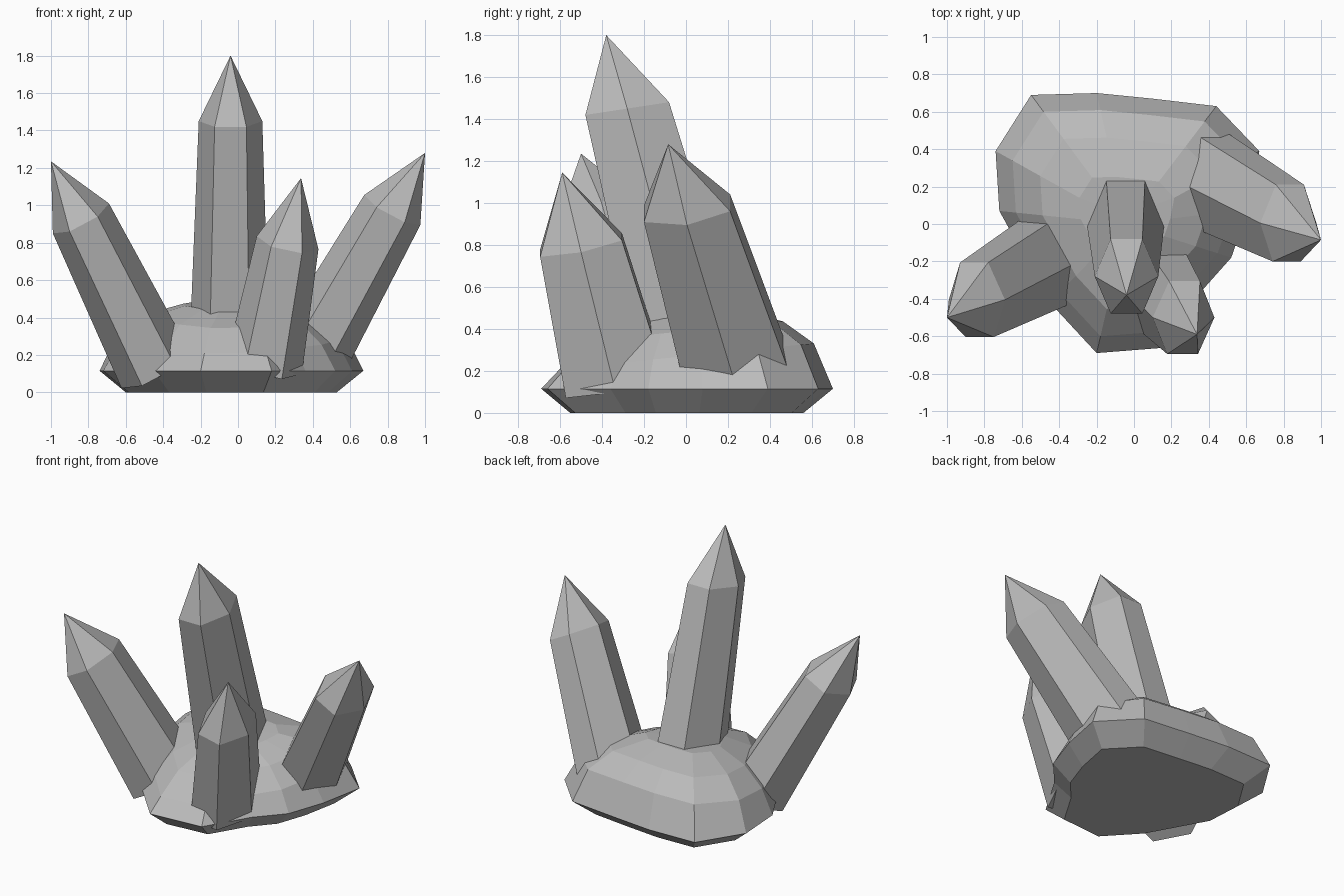
import bpy, bmesh, math
from mathutils import Vector

old = bpy.data.objects.get("Cube")
if old:
    bpy.data.objects.remove(old)

# Single stone colour
stone = bpy.data.materials.new("grey_stone")
stone.use_nodes = True
GREY = (0.5, 0.5, 0.5, 1)
stone.diffuse_color = GREY
stone.node_tree.nodes["Principled BSDF"].inputs["Base Color"].default_value = GREY


def finish(bm, name):
    bmesh.ops.recalc_face_normals(bm, faces=bm.faces)
    mesh = bpy.data.meshes.new(name)
    bm.to_mesh(mesh)
    bm.free()
    mesh.materials.append(stone)
    obj = bpy.data.objects.new(name, mesh)
    bpy.context.collection.objects.link(obj)
    return obj


def bridge(bm, low, high):
    n = len(low)
    for i in range(n):
        j = (i + 1) % n
        bm.faces.new((low[i], low[j], high[j], high[i]))


def fan(bm, ring, apex):
    tip = bm.verts.new(apex)
    for i in range(len(ring)):
        bm.faces.new((ring[i], ring[(i + 1) % len(ring)], tip))


def crystal(name, base, shoulder, tip, u, v, flare=1.22):
    """Six-sided leaning shaft, wider at the foot, with an off-centre point."""
    bm = bmesh.new()
    u, v = Vector(u), Vector(v)
    rings = []
    for centre, size in ((base, flare), (shoulder, 1)):
        ring = []
        for k in range(6):
            a = math.radians(60 * k)
            offset = (u * math.cos(a) + v * math.sin(a)) * size
            ring.append(bm.verts.new(Vector(centre) + offset))
        rings.append(ring)
    bm.faces.new(rings[0])
    bridge(bm, *rings)
    fan(bm, rings[1], tip)
    return finish(bm, name)


crystal("tall_crystal", (-0.045, 0, 0.4), (-0.04, -0.28, 1.45), (-0.04, -0.38, 1.8),
        (0.17, 0, 0), (0, 0.23, 0.035))
crystal("left_crystal", (0.385, 0.245, 0.2), (0.825, 0.005, 0.975), (1, -0.085, 1.28),
        (0.15, 0, -0.08), (0.01, 0.237, 0.03))
crystal("right_crystal", (-0.44, -0.18, 0.12), (-0.84, -0.405, 0.93), (-1, -0.5, 1.235),
        (-0.15, 0, -0.08), (-0.017, 0.23, 0.035))
crystal("front_crystal", (0.14, -0.335, 0.14), (0.265, -0.5, 0.8), (0.337, -0.59, 1.145),
        (0.165, 0, -0.035), (0.006, 0.225, 0.045))

# Rock: one irregular outline, shrunk level by level into a faceted dome
outline = [(-0.2, -0.69), (0.18, -0.66), (0.36, -0.36), (0.52, -0.18), (0.61, 0.08),
           (0.67, 0.39), (0.44, 0.63), (0.1, 0.67), (-0.2, 0.7), (-0.55, 0.69),
           (-0.74, 0.39), (-0.72, 0.07), (-0.45, -0.42)]
levels = [(0, 0.8), (0.115, 1), (0.27, 0.87), (0.39, 0.66), (0.46, 0.36)]
bm = bmesh.new()
rings = []
for z, size in levels:
    tilt = 0.1 if z > 0.2 else 0
    rings.append([bm.verts.new((x * size - 0.04 * (1 - size), y * size, z + tilt * y * size))
                  for x, y in outline])
bm.faces.new(rings[0])
for low, high in zip(rings, rings[1:]):
    bridge(bm, low, high)
fan(bm, rings[-1], (-0.04, 0.05, 0.47))
finish(bm, "rock_base")
